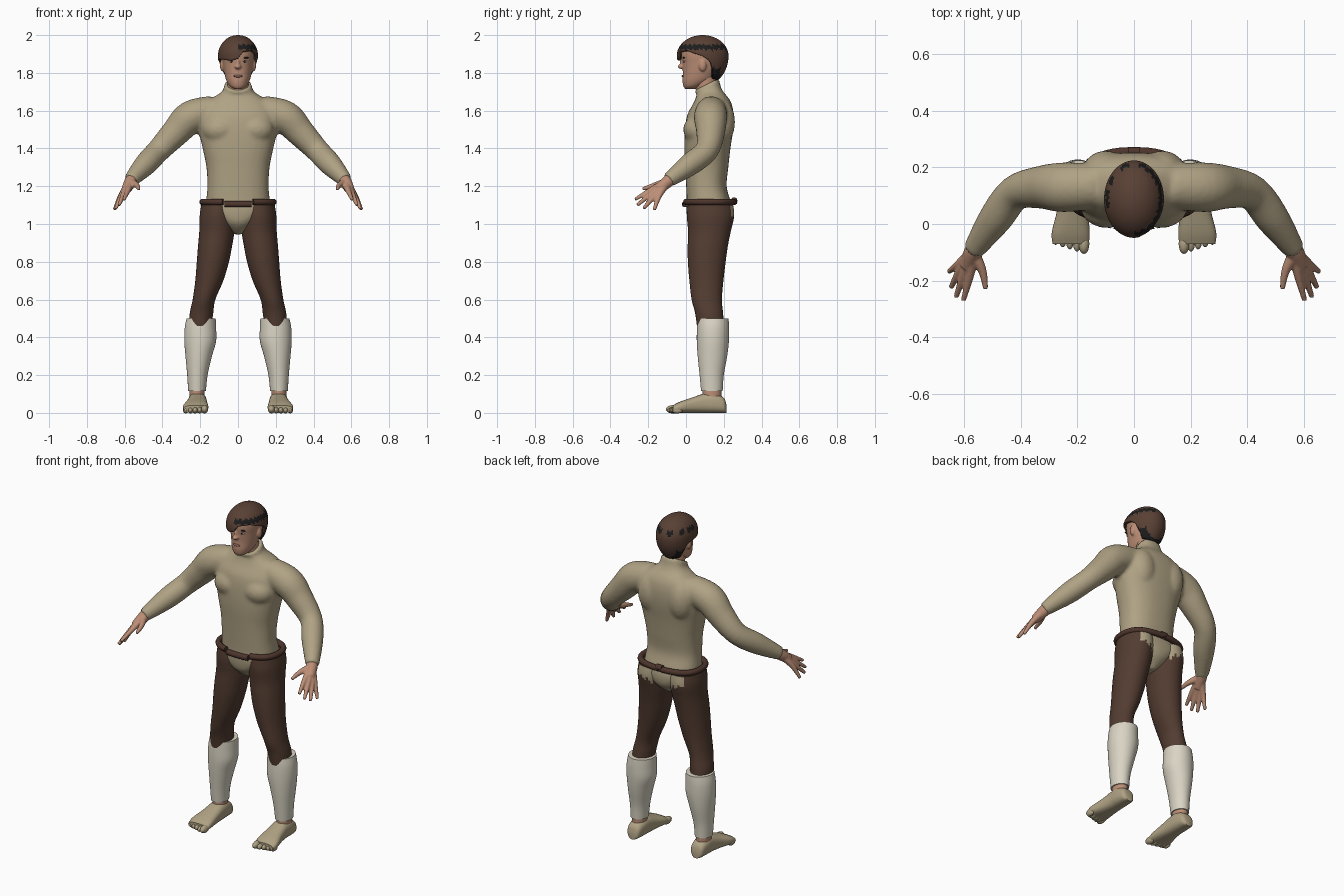
import bpy, bmesh
from math import sin, cos, pi, acos, atan2, degrees, radians
from mathutils import Vector, Matrix

cube = bpy.data.objects.get("Cube")
if cube:
    bpy.data.objects.remove(cube)


def material(name, r, g, b):
    m = bpy.data.materials.new(name)
    m.use_nodes = True
    m.diffuse_color = (r, g, b, 1)
    shader = next(n for n in m.node_tree.nodes if n.type == 'BSDF_PRINCIPLED')
    shader.inputs["Base Color"].default_value = (r, g, b, 1)
    shader.inputs["Roughness"].default_value = 0.8
    return m


KHAKI = material("khaki_cloth", .43, .36, .23)
BROWN = material("brown_cloth", .085, .045, .03)
WHITE = material("white_sock", .70, .66, .55)
SKIN = material("skin", .50, .27, .18)
HAIR = material("brown_hair", .10, .052, .035)
BLACK = material("black", .012, .012, .012)
LEATHER = material("belt_leather", .075, .036, .026)
LIPS = material("lips", .30, .13, .10)
EYE = material("eye_white", .6, .55, .5)
parts = []


def finish(name, bm, *mats, mirror=False, voxel=0, smooth=0):
    """Turn a bmesh into an object with its materials and modifiers."""
    bmesh.ops.recalc_face_normals(bm, faces=bm.faces)
    mesh = bpy.data.meshes.new(name)
    bm.to_mesh(mesh)
    bm.free()
    for m in mats:
        mesh.materials.append(m)
    ob = bpy.data.objects.new(name, mesh)
    bpy.context.scene.collection.objects.link(ob)
    parts.append(ob)
    if voxel:
        mod = ob.modifiers.new("blend", 'REMESH')
        mod.mode, mod.voxel_size, mod.use_smooth_shade = 'VOXEL', voxel, True
    if smooth:
        mod = ob.modifiers.new("soften", 'SMOOTH')
        mod.factor, mod.iterations = 0.5, smooth
    if mirror:
        ob.modifiers.new("mirror", 'MIRROR')
    return ob


def spline(rows, sub):
    """Catmull-Rom through rows of numbers."""
    pts = [Vector(r) for r in rows]
    pts = [pts[0]] + pts + [pts[-1]]
    out = []
    for a, b, c, d in zip(pts, pts[1:], pts[2:], pts[3:]):
        for i in range(sub):
            t = i / sub
            out.append(b + (c - a) * t / 2 + (a * 2 - b * 5 + c * 4 - d) * t * t / 2
                       + (b * 3 - a - c * 3 + d) * t ** 3 / 2)
    return out + [pts[-1]]


def skin_rings(bm, rings, cap=True):
    loops = [[bm.verts.new(p) for p in ring] for ring in rings]
    n = len(loops[0])
    for lo, hi in zip(loops, loops[1:]):
        for i in range(n):
            bm.faces.new((lo[i], lo[(i + 1) % n], hi[(i + 1) % n], hi[i]))
    if cap:
        bm.faces.new(loops[0])
        bm.faces.new(loops[-1])


def oval(n, power):
    """Unit superellipse points."""
    for i in range(n):
        a = 2 * pi * i / n
        c, s = cos(a), sin(a)
        k = (abs(c) ** power + abs(s) ** power) ** (-1 / power)
        yield c * k, s * k


def loft(bm, rows, n=40, power=2, along_y=False, sub=5):
    """Rows: station, centre x, other centre, radius x, other radius."""
    rings = []
    for t, cx, co, rx, ro in spline(rows, sub):
        pts = [(cx + rx * u, co + ro * v) for u, v in oval(n, power)]
        rings.append([(x, t, o) if along_y else (x, o, t) for x, o in pts])
    skin_rings(bm, rings)


def tube(bm, rows, n=20, sub=5, side=1):
    """Rows: x, y, z, radius."""
    pts = spline(rows, sub)
    rings = []
    for i, p in enumerate(pts):
        tangent = (pts[min(i + 1, len(pts) - 1)] - pts[max(i - 1, 0)]).to_3d().normalized()
        u = tangent.cross(Vector((0, 0, 1))).normalized()
        v = tangent.cross(u)
        ring = [p.to_3d() + (u * a + v * b) * p.w for a, b in oval(n, 2)]
        rings.append([(q.x * side, q.y, q.z) for q in ring])
    skin_rings(bm, rings)


def ball(bm, centre, radii):
    bmesh.ops.create_uvsphere(bm, u_segments=20, v_segments=12, radius=1,
                              matrix=Matrix.LocRotScale(Vector(centre), None, Vector(radii)))


# Shirt: torso, sleeves and muscle forms blended into one skin
bm = bmesh.new()
torso = [(.945, .125, .02, .05), (1, .125, .09, .108), (1.06, .125, .165, .122),
         (1.12, .12, .168, .116), (1.2, .108, .162, .107), (1.3, .11, .167, .114),
         (1.4, .113, .187, .122), (1.5, .122, .208, .128), (1.58, .13, .205, .122),
         (1.64, .14, .175, .1), (1.68, .135, .115, .08), (1.705, .12, .08, .067),
         (1.74, .108, .073, .064)]
loft(bm, [(z, 0, y, rx, ry) for z, y, rx, ry in torso], power=2.4)
for v in bm.verts:  # collar dips at the front
    if v.co.z > 1.69:
        v.co.z += (v.co.y - .11) * .5 * min(1, (v.co.z - 1.69) / .04)
sleeve = [(.13, .135, 1.6, .08), (.25, .13, 1.565, .088), (.33, .13, 1.485, .076),
          (.42, .11, 1.39, .063), (.49, .02, 1.315, .06), (.57, -.095, 1.23, .038)]
for s in (1, -1):
    tube(bm, sleeve, n=28, side=s)
    ball(bm, (s * .095, .06, 1.5), (.095, .075, .075))
    ball(bm, (s * .1, .19, 1.54), (.08, .07, .12))
finish("shirt", bm, KHAKI, voxel=.011, smooth=5)

# Trousers, with torn patches on the seat
bm = bmesh.new()
loft(bm, [(1.1, .105, .13, .09, .12), (1.04, .108, .13, .095, .125),
          (.96, .112, .124, .093, .113), (.88, .122, .115, .09, .106),
          (.8, .133, .11, .085, .1), (.7, .152, .108, .074, .09),
          (.6, .18, .11, .06, .08), (.53, .193, .122, .062, .074),
          (.46, .2, .13, .06, .072)], n=48, sub=8)
for f in bm.faces:
    c = f.calc_center_median()
    if c.y > .17 and c.x < .15 and c.z > 1.0 + c.x * .3 + .015 * sin(c.x * 160):
        f.material_index = 1
finish("trousers", bm, BROWN, KHAKI, mirror=True)

# Long socks
bm = bmesh.new()
loft(bm, [(.5, .195, .143, .077, .082), (.45, .199, .143, .083, .085),
          (.38, .2, .142, .084, .085), (.3, .208, .14, .07, .078),
          (.2, .215, .136, .054, .064), (.115, .217, .137, .047, .057)])
finish("socks", bm, WHITE, mirror=True)

# Ankles
bm = bmesh.new()
loft(bm, [(.07, .217, .137, .04, .05), (.13, .217, .137, .04, .05)], sub=1)
finish("ankles", bm, SKIN, mirror=True)

# Feet with toes
bm = bmesh.new()
foot = [(.215, .215, .022, .04), (.2, .215, .04, .08), (.15, .215, .048, .105),
        (.1, .215, .05, .103), (.04, .218, .056, .084), (-.03, .224, .067, .06),
        (-.07, .224, .064, .04)]
loft(bm, [(y, x, h / 2, w, h / 2) for y, x, w, h in foot], power=2.6, along_y=True)
for i in range(5):
    r = .019 if i == 0 else .014
    ball(bm, (.177 + .025 * i, -.07 + .006 * i, r), (r, .036 - .002 * i, r + .003))
finish("feet", bm, KHAKI, mirror=True)

# Belt in four pieces around the hips
for name, start, end, z in (("front", 249, 291, 1.105), ("left", 294, 448, 1.117),
                            ("right", 92, 246, 1.117), ("back", 84, 96, 1.125)):
    arc = []
    for i in range(25):
        a = radians(start + (end - start) * i / 24)
        k = (abs(cos(a)) ** 2.5 + abs(sin(a)) ** 2.5) ** -.4
        arc.append((.188 * cos(a) * k, .125 + .13 * sin(a) * k, z, .017))
    bm = bmesh.new()
    tube(bm, arc, n=10, sub=1)
    finish("belt_" + name, bm, LEATHER)

# Hands: palm, four fingers and thumb
bm = bmesh.new()
wrist = (.57, -.1, 1.222, .024)
tube(bm, [(.55, -.07, 1.25, .032), wrist[:3] + (.033,), (.592, -.15, 1.182, .026)], n=16)
for knuckle, tip in (((.582, -.185, 1.18), (.604, -.27, 1.13)),
                     ((.603, -.182, 1.162), (.63, -.258, 1.1)),
                     ((.616, -.165, 1.15), (.648, -.225, 1.082)),
                     ((.62, -.142, 1.15), (.655, -.168, 1.075)),
                     ((.537, -.165, 1.205), (.525, -.23, 1.185))):
    tube(bm, [wrist, knuckle + (.0155,), tip + (.009,)], n=12)
finish("hands", bm, SKIN, mirror=True, voxel=.005, smooth=2)

# Head, neck, nose and ears
bm = bmesh.new()
loft(bm, [(z, 0, y, rx, ry) for z, y, rx, ry in (
    (1.715, .025, .022, .03), (1.73, .036, .044, .05), (1.76, .06, .062, .079),
    (1.8, .075, .073, .092), (1.85, .085, .081, .105), (1.9, .085, .086, .11),
    (1.95, .085, .08, .1), (1.985, .085, .05, .06))], power=2.1)
ball(bm, (0, -.02, 1.833), (.018, .024, .013))
ball(bm, (0, -.014, 1.852), (.011, .019, .03))
for s in (1, -1):
    ball(bm, (s * .083, .088, 1.84), (.013, .02, .032))
finish("head", bm, SKIN, voxel=.005, smooth=3)
bm = bmesh.new()
tube(bm, [(0, .118, 1.66, .057), (0, .108, 1.72, .057), (0, .098, 1.79, .056)], n=28)
finish("neck", bm, SKIN)

# Face details
for name, mat, centre, radii in (
        ("eyes", EYE, (.034, -.0075, 1.861), (.014, .006, .006)),
        ("irises", BLACK, (.034, -.0115, 1.861), (.006, .004, .006)),
        ("brows", BLACK, (.037, -.011, 1.88), (.021, .007, .004))):
    bm = bmesh.new()
    ball(bm, centre, radii)
    finish(name, bm, mat, mirror=True)
bm = bmesh.new()
ball(bm, (0, -.015, 1.783), (.024, .008, .007))
finish("mouth", bm, LIPS)

# Hair shell swept from the crown down to an uneven hairline
hairline = [(0, 1.89), (18, 1.86), (35, 1.77), (90, 1.755), (145, 1.77), (162, 1.86),
            (180, 1.87), (220, 1.87), (250, 1.865), (270, 1.875), (286, 1.915),
            (320, 1.92), (360, 1.89)]


def hair_edge(deg):
    for (a, za), (b, zb) in zip(hairline, hairline[1:]):
        if a <= deg <= b:
            return za + (zb - za) * (deg - a) / (b - a)


MID = 1.89
count, steps = 72, 30
rings = [[] for _ in range(steps)]
for i in range(count):
    a = 2 * pi * i / count
    drop = hair_edge(degrees(a)) - MID
    last = acos(drop / (.11 if drop > 0 else .16))
    for j in range(steps):
        phi = .03 + (last - .03) * j / (steps - 1)
        height = cos(phi) * (.11 if phi < pi / 2 else .16)
        rings[j].append((.106 * sin(phi) * cos(a), .088 + .137 * sin(phi) * sin(a), MID + height))
bm = bmesh.new()
skin_rings(bm, rings, cap=False)
bm.faces.new(list(bm.verts)[:count])
for f in bm.faces:  # ragged dark band and nape
    c = f.calc_center_median()
    a = atan2(c.y - .088, c.x)
    band = abs(c.z - 1.937 - .005 * sin(a * 23)) < .013
    fringe = c.x < 0 and c.y < .06
    gap = c.x < .03 and c.y > .1 and sin(a * 11) < 0
    nape = c.z < 1.825 and .11 < c.y < .18
    if nape or (band and not fringe and not gap):
        f.material_index = 1
hair = finish("hair", bm, HAIR, BLACK)
solid = hair.modifiers.new("thickness", 'SOLIDIFY')
solid.thickness, solid.offset = .02, -1

# Smooth shading with crisp rims
for ob in bpy.context.selected_objects:
    ob.select_set(False)
for ob in parts:
    ob.select_set(True)
bpy.context.view_layer.objects.active = parts[0]
bpy.ops.object.shade_smooth_by_angle(angle=radians(45))
